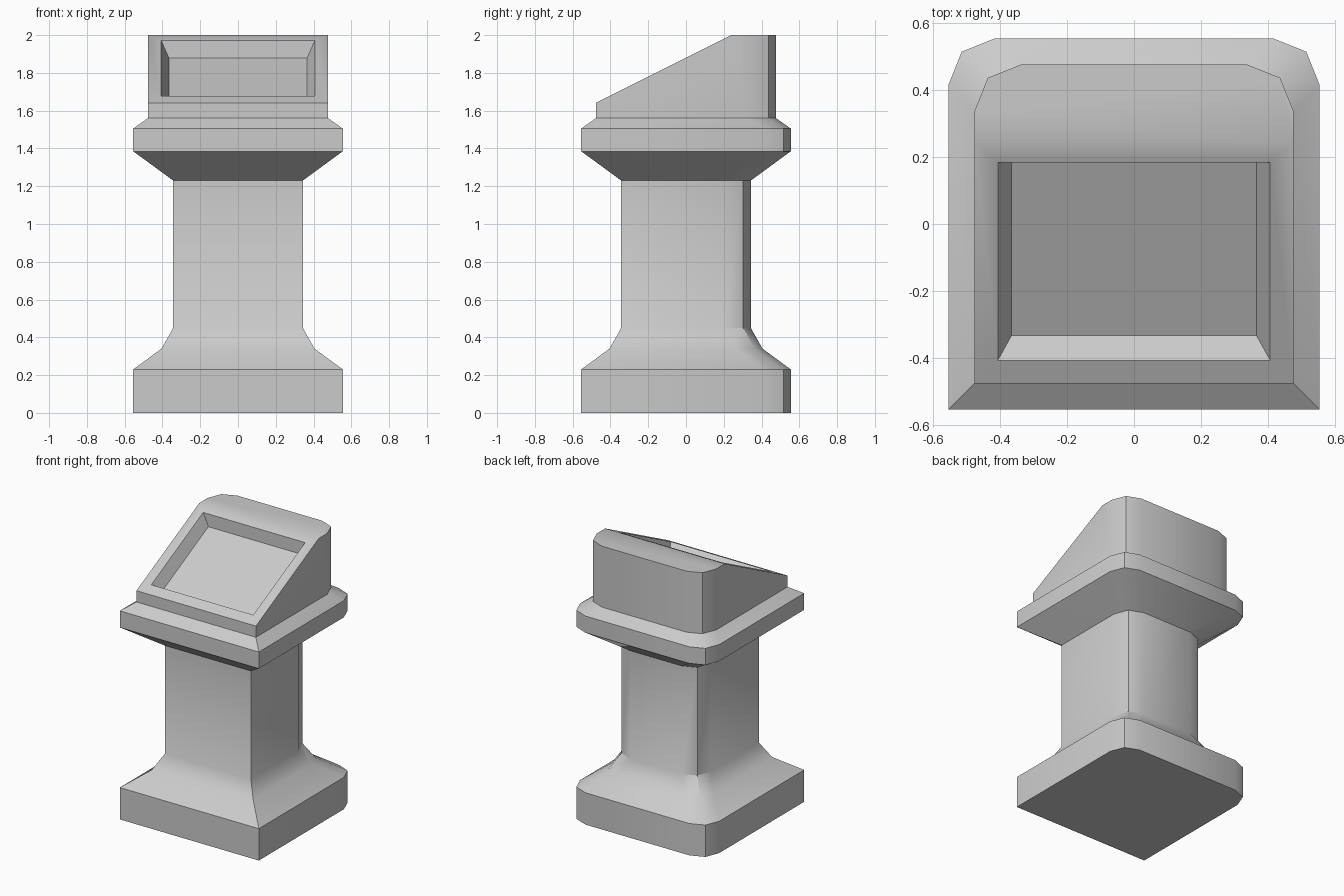
import bpy, bmesh, math
from mathutils import Vector

if "Cube" in bpy.data.objects:
    bpy.data.objects.remove(bpy.data.objects["Cube"])


def ring(bm, h, z):
    """Square section with sharp front corners and faceted round back corners."""
    r, m = 0.14, 0.04
    pts = [(-h, -h), (h, -h), (h, h - r), (h - m, h - m), (h - r, h),
           (r - h, h), (m - h, h - m), (-h, h - r)]
    return [bm.verts.new((x, y, z)) for x, y in pts]


def loft(bm, profile):
    """Skin the sections given as (half width, height)."""
    rings = [ring(bm, h, z) for h, z in profile]
    for a, b in zip(rings, rings[1:]):
        for i in range(len(a)):
            j = (i + 1) % len(a)
            bm.faces.new((a[i], a[j], b[j], b[i]))
    return rings


def finish(bm, name):
    bm.normal_update()
    mesh = bpy.data.meshes.new(name)
    bm.to_mesh(mesh)
    bm.free()
    obj = bpy.data.objects.new(name, mesh)
    bpy.context.collection.objects.link(obj)
    bpy.ops.object.select_all(action='DESELECT')
    bpy.context.view_layer.objects.active = obj
    obj.select_set(True)
    bpy.ops.object.shade_smooth_by_angle(angle=math.radians(30))


# Pedestal: plinth, flared foot, shaft and collar
bm = bmesh.new()
rings = loft(bm, [(0.555, 0), (0.555, 0.23), (0.405, 0.34), (0.343, 0.45),
                  (0.343, 1.23), (0.555, 1.385), (0.555, 1.505), (0.477, 1.56)])
bm.faces.new(rings[0][::-1])
finish(bm, "pedestal")

# Console head: block cut by a sloping plane
bm = bmesh.new()
rings = loft(bm, [(0.477, 1.56), (0.477, 2.0)])
bm.faces.new(rings[-1])
slope = Vector((0, 0.72, 0.36)).normalized()
normal = Vector((0, -slope.z, slope.y))
cut = bmesh.ops.bisect_plane(bm, geom=bm.verts[:] + bm.edges[:] + bm.faces[:],
                             plane_co=(0, 0.24, 2.0), plane_no=normal,
                             clear_outer=True)
edges = [e for e in cut["geom_cut"] if isinstance(e, bmesh.types.BMEdge)]
panel = bmesh.ops.contextual_create(bm, geom=edges)["faces"][0]
bm.normal_update()
if panel.normal.z < 0:
    panel.normal_flip()
    bm.normal_update()

# Recessed screen: flat rim, then a sunken floor with tapered walls
bmesh.ops.inset_region(bm, faces=[panel], thickness=0.07, depth=0,
                       use_even_offset=True, use_boundary=True)
bmesh.ops.translate(bm, verts=panel.verts[:], vec=slope * 0.008)
bm.normal_update()
bmesh.ops.inset_region(bm, faces=[panel], thickness=0.041, depth=-0.083,
                       use_even_offset=True, use_boundary=True)
finish(bm, "console_head")
